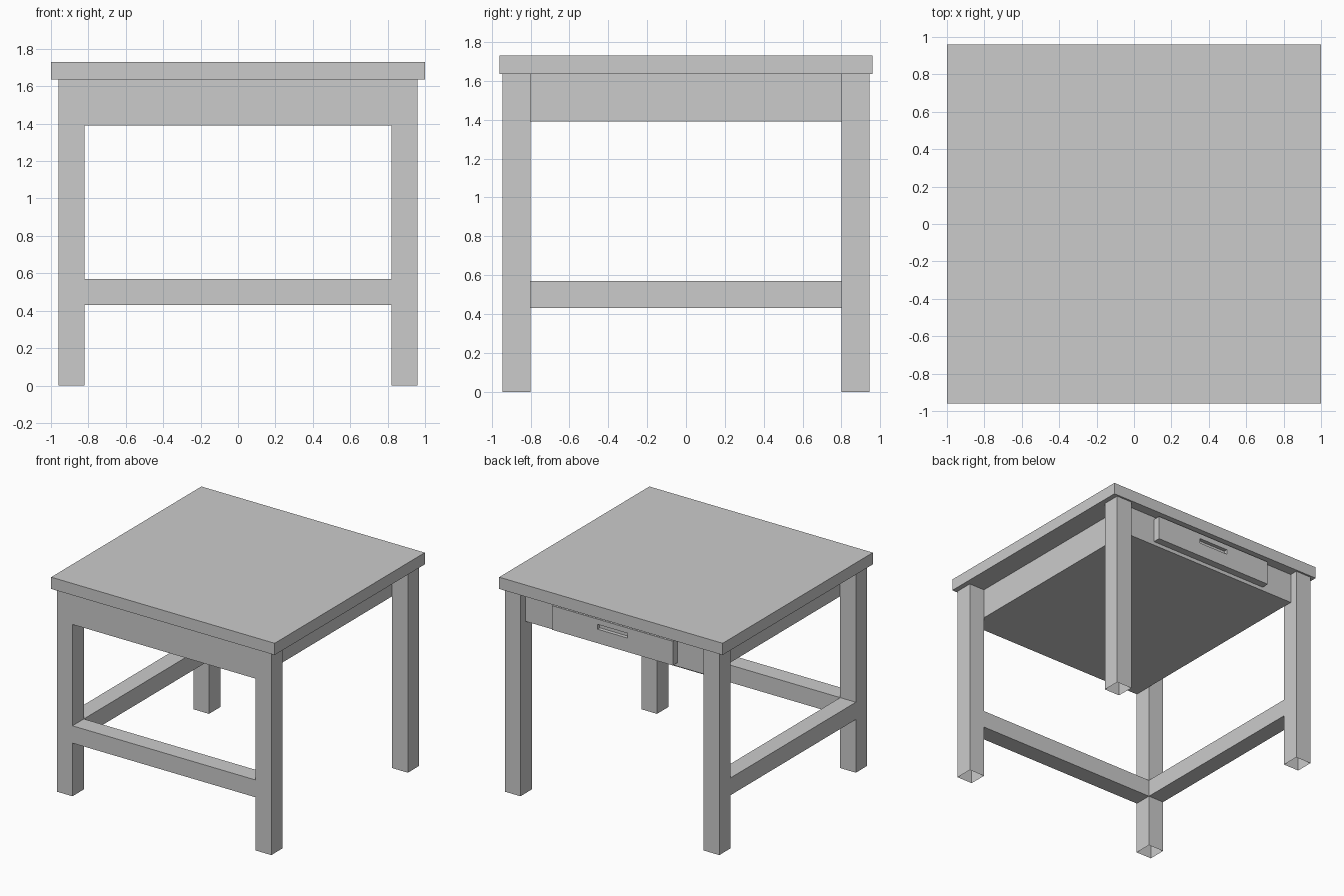
import bpy, bmesh
from mathutils import Vector

if "Cube" in bpy.data.objects:
    bpy.data.objects.remove(bpy.data.objects["Cube"])


def box(name, lo, hi, open_dirs=()):
    """Axis-aligned box between two corners; faces whose normal is in open_dirs are left out."""
    bm = bmesh.new()
    bmesh.ops.create_cube(bm, size=1)
    lo, hi = Vector(lo), Vector(hi)
    for v in bm.verts:
        v.co = Vector([lo[i] + (v.co[i] + 0.5) * (hi[i] - lo[i]) for i in range(3)])
    bm.normal_update()
    drop = [f for f in bm.faces if any(f.normal.dot(Vector(d)) > 0.9 for d in open_dirs)]
    bmesh.ops.delete(bm, geom=drop, context='FACES')
    mesh = bpy.data.meshes.new(name)
    bm.to_mesh(mesh)
    bm.free()
    obj = bpy.data.objects.new(name, mesh)
    bpy.context.collection.objects.link(obj)
    return obj


UP, DOWN = (0, 0, 1), (0, 0, -1)
LX0, LX1 = 0.82, 0.96      # leg inner / outer x
LY0, LY1 = 0.80, 0.945     # leg inner / outer y
TOP_Z = 1.635              # underside of the table top

# Table top
box("table_top", (-1, -0.96, TOP_Z), (1, 0.96, 1.73))

# Four legs, open at the feet
for sx, side in ((-1, "left"), (1, "right")):
    for sy, end in ((-1, "front"), (1, "back")):
        xs = sorted((sx * LX0, sx * LX1))
        ys = sorted((sy * LY0, sy * LY1))
        box(f"{end}_{side}_leg", (xs[0], ys[0], 0), (xs[1], ys[1], TOP_Z), (UP, DOWN))

# Apron body under the top: flush with the legs in front, set back behind
box("apron_body", (-LX0, -LY1, 1.39), (LX0, 0.88, TOP_Z), (UP,))

# Low stretchers on the front and left sides
box("front_stretcher", (-LX0, -LY1, 0.43), (LX0, -LY0, 0.57), ((1, 0, 0), (-1, 0, 0)))
box("left_stretcher", (-LX1, -LY0, 0.43), (-LX0, LY0, 0.57), ((0, 1, 0), (0, -1, 0)))

# Drawer front on the back side, with a recessed finger slot
drawer = box("drawer_front", (-0.54, 0.88, 1.42), (0.54, 0.94, 1.615))
cutter = box("slot_cutter", (-0.135, 0.91, 1.533), (0.135, 1.0, 1.572))
cutter.hide_render = True
cutter.hide_viewport = True
slot = drawer.modifiers.new("finger_slot", 'BOOLEAN')
slot.operation = 'DIFFERENCE'
slot.solver = 'EXACT'
slot.object = cutter
